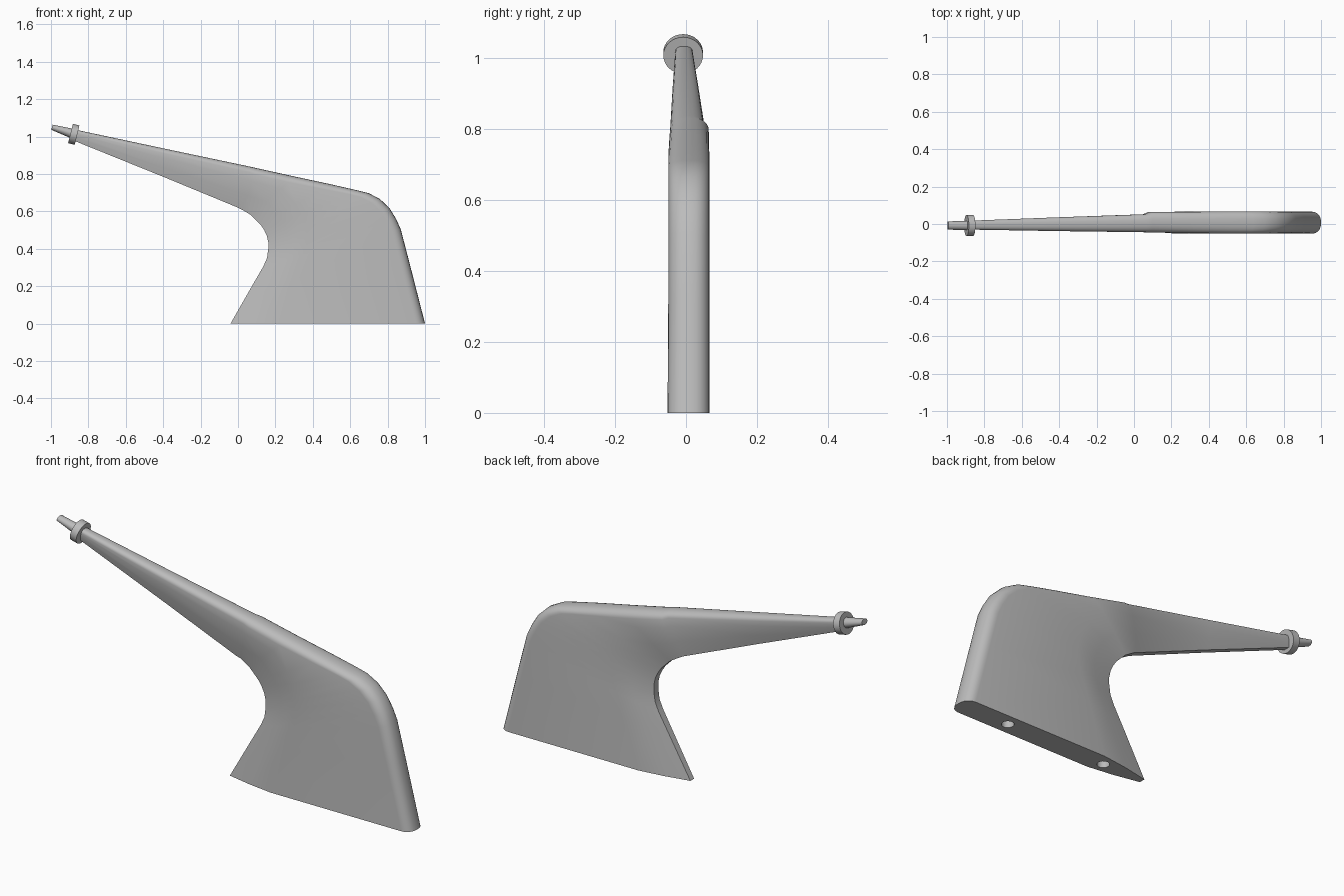
import bpy, bmesh, math
from mathutils import Vector, Matrix

if "Cube" in bpy.data.objects:
    bpy.data.objects.remove(bpy.data.objects["Cube"])

grey = bpy.data.materials.new("plain grey")
grey.use_nodes = True
grey.diffuse_color = (0.5, 0.5, 0.5, 1)
grey.node_tree.nodes["Principled BSDF"].inputs["Base Color"].default_value = (0.5, 0.5, 0.5, 1)


def finish(bm, name):
    bmesh.ops.recalc_face_normals(bm, faces=bm.faces)
    mesh = bpy.data.meshes.new(name)
    bm.to_mesh(mesh)
    bm.free()
    obj = bpy.data.objects.new(name, mesh)
    bpy.context.collection.objects.link(obj)
    mesh.materials.append(grey)
    return obj


def smooth(obj):
    bpy.ops.object.select_all(action='DESELECT')
    obj.select_set(True)
    bpy.context.view_layer.objects.active = obj
    bpy.ops.object.shade_smooth_by_angle(angle=math.radians(32))


def loft(bm, rings):
    loops = [[bm.verts.new(p) for p in ring] for ring in rings]
    n = len(loops[0])
    for a, b in zip(loops, loops[1:]):
        for i in range(n):
            j = (i + 1) % n
            bm.faces.new((a[i], a[j], b[j], b[i]))
    bm.faces.new(loops[0])
    bm.faces.new(loops[-1])


def section(inner, outer, front, back, edge, taper, rnd):
    """Blade cross-section: thin inner edge, flat sides, rounded outer edge."""
    a, b = Vector((inner[0], 0, inner[1])), Vector((outer[0], 0, outer[1]))
    length = (b - a).length
    d = (b - a) / length
    mid, half = (front + back) / 2, (back - front) / 2
    flat = length - rnd
    taper = min(taper, flat * 0.8)
    side = [(0, edge), (taper * 0.5, edge + (half - edge) * 0.6), (taper, half), (flat, half)]
    arc = [(flat + rnd * math.sin(t), half * math.cos(t) ** 0.8)
           for t in (math.pi / 2 * k / 6 for k in range(1, 6))]
    one = side + arc
    pts = one + [(length, 0)] + [(s, -h) for s, h in reversed(one)]
    return [a + d * s + Vector((0, mid + h, 0)) for s, h in pts]


# Blade: inner point, outer point, front y, back y, inner half width, taper, rounding
stations = [
    ((-.87, .975), (-.87, 1.037), -.030, .018, .014, .05, .015),
    ((-.40, .785), (-.40, .937), -.038, .036, .016, .12, .025),
    ((.00, .620), (.07, .838), -.044, .052, .018, .18, .030),
    ((.02, .610), (.10, .831), -.045, .064, .018, .18, .035),
    ((.07, .580), (.30, .787), -.048, .065, .018, .22, .045),
    ((.12, .530), (.50, .744), -.050, .066, .018, .22, .050),
    ((.14, .500), (.64, .712), -.050, .066, .018, .22, .050),
    ((.154, .470), (.70, .697), -.050, .066, .018, .22, .050),
    ((.162, .435), (.76, .665), -.050, .066, .018, .22, .050),
    ((.162, .400), (.81, .617), -.050, .066, .018, .22, .050),
    ((.155, .350), (.845, .560), -.050, .066, .018, .22, .050),
    ((.135, .305), (.87, .505), -.050, .066, .018, .22, .050),
    ((.08, .210), (.918, .320), -.050, .066, .017, .23, .050),
    ((-.04, 0), (1.0, 0), -.052, .066, .015, .26, .050),
]
bm = bmesh.new()
loft(bm, [section(*s) for s in stations])
blade = finish(bm, "spout_body")

# Two mounting holes in the base
bm = bmesh.new()
for x in (.18, .72):
    bmesh.ops.create_cone(bm, cap_ends=True, segments=24, radius1=.028, radius2=.028,
                          depth=.24, matrix=Matrix.Translation((x, .007, 0)))
cutter = finish(bm, "hole_cutter")
cutter.hide_render = True
cutter.hide_viewport = True
mod = blade.modifiers.new("holes", 'BOOLEAN')
mod.operation = 'DIFFERENCE'
mod.solver = 'EXACT'
mod.object = cutter
bpy.context.view_layer.objects.active = blade
bpy.ops.object.modifier_apply(modifier="holes")
bpy.data.objects.remove(cutter)
smooth(blade)

# Collar and nozzle share the tilted axis of the arm
axis = Vector((-.97, 0, .24)).normalized()
up = axis.cross(Vector((0, 1, 0))).normalized()
if up.z < 0:
    up = -up


def ring(center, wide, tall, n=32):
    return [Vector(center) + Vector((0, wide * math.cos(t), 0)) + up * tall * math.sin(t)
            for t in (2 * math.pi * k / n for k in range(n))]


hub = Vector((-.878, -.008, 1.012))
bm = bmesh.new()
loft(bm, [ring(hub + axis * s, .056, .053) for s in (-.018, .018)])
smooth(finish(bm, "collar"))

bm = bmesh.new()
loft(bm, [ring(hub + axis * .01 + up * .002, .025, .026),
          ring((-.995, -.008, 1.050), .022, .014)])
smooth(finish(bm, "nozzle"))
